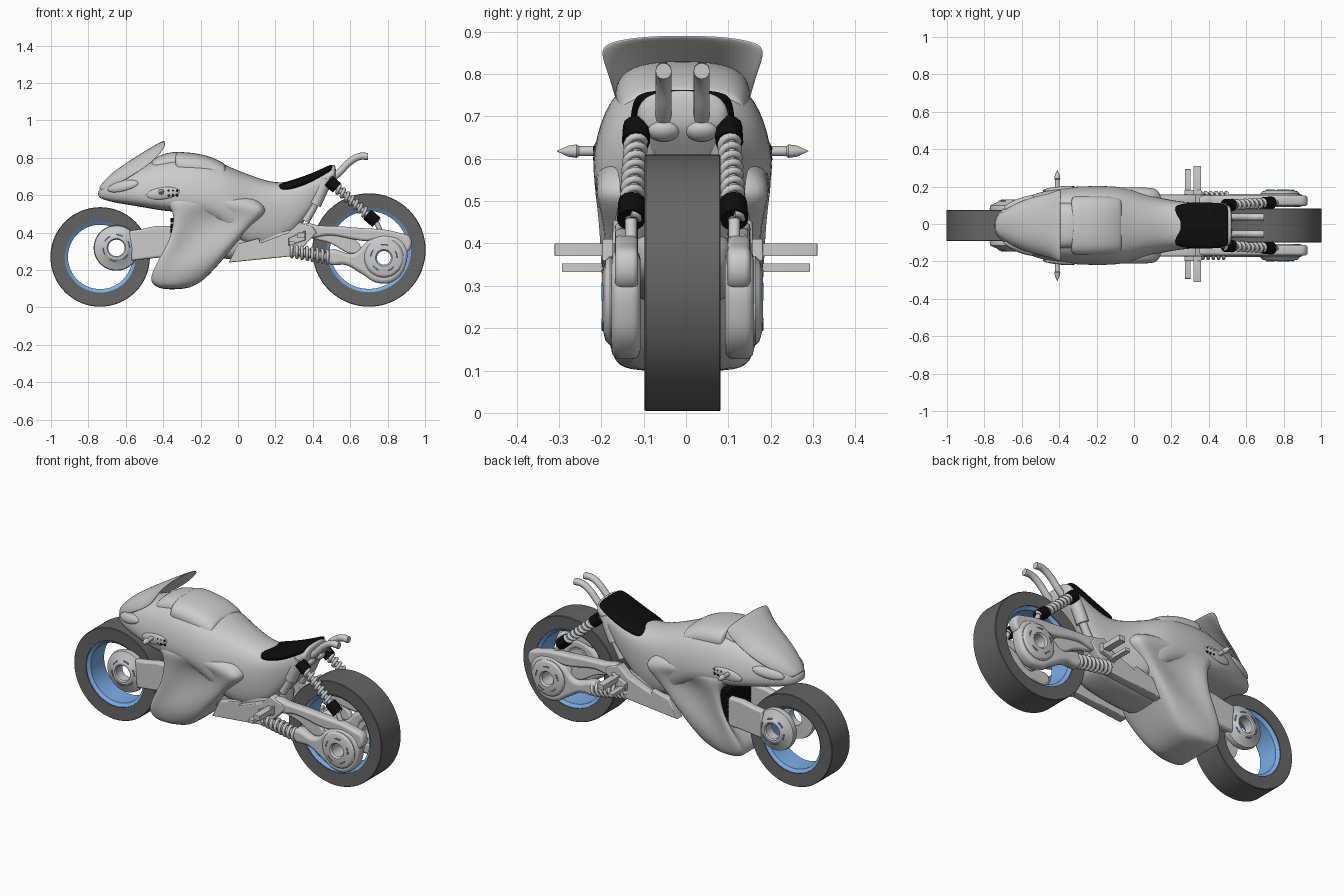
import bpy, bmesh
from math import pi, sin, cos
from mathutils import Vector

if "Cube" in bpy.data.objects:
    bpy.data.objects.remove(bpy.data.objects["Cube"])

YC = -0.008  # centre plane of the bike


def mat(name, r, g, b):
    m = bpy.data.materials.new(name)
    m.diffuse_color = (r, g, b, 1)
    m.use_nodes = True
    m.node_tree.nodes["Principled BSDF"].inputs["Base Color"].default_value = m.diffuse_color
    return m


RUBBER, BLACK, BLUE = mat("rubber", .13, .13, .13), mat("black", .004, .004, .004), mat("blue", .2, .42, .8)


def finish(ob, m=None, angle=35, sub=0):
    if m:
        ob.data.materials.append(m)
    bpy.ops.object.select_all(action='DESELECT')
    bpy.context.view_layer.objects.active = ob
    ob.select_set(True)
    if ob.type == 'CURVE':
        bpy.ops.object.convert(target='MESH')
        ob = bpy.context.object
    bpy.ops.object.shade_smooth_by_angle(angle=angle * pi / 180)
    if sub:
        s = ob.modifiers.new("smooth", 'SUBSURF')
        s.levels = s.render_levels = sub
    return ob


def rings_mesh(name, rings, close=False, caps=True, wrap=True):
    bm = bmesh.new()
    vs = [[bm.verts.new(p) for p in r] for r in rings]
    n = len(vs[0])
    for i in range(len(vs) if close else len(vs) - 1):
        a, b = vs[i], vs[(i + 1) % len(vs)]
        for j in range(n if wrap else n - 1):
            k = (j + 1) % n
            bm.faces.new((a[j], a[k], b[k], b[j]))
    if caps and not close:
        bm.faces.new(vs[0])
        bm.faces.new(vs[-1])
    bmesh.ops.recalc_face_normals(bm, faces=bm.faces)
    me = bpy.data.meshes.new(name)
    bm.to_mesh(me)
    bm.free()
    ob = bpy.data.objects.new(name, me)
    bpy.context.collection.objects.link(ob)
    return ob


def mirror_ring(half):
    # half ring of points from the centre plane back to the centre plane
    pts = half + [(x, -y, z) for x, y, z in half[-2:0:-1]]
    return [(x, y + YC, z) for x, y, z in pts]


def loft_x(name, stations, m=None, angle=180):
    rings = []
    for x, zt, zm, zb, w in stations:
        h, d = zt - zm, zm - zb
        rings.append(mirror_ring([(x, 0, zt), (x, .6 * w, zt - .1 * h), (x, .9 * w, zt - .42 * h),
                                  (x, 1.04 * w, zm), (x, .98 * w, zm - .65 * d), (x, .75 * w, zb), (x, 0, zb)]))
    return finish(rings_mesh(name, rings), m, angle, 2)


def lathe(name, profile, c, m=None, n=64, side=1):
    rings = [[(c[0] + r * cos(2 * pi * i / n), c[1] + side * y, c[2] + r * sin(2 * pi * i / n))
              for r, y in profile] for i in range(n)]
    return finish(rings_mesh(name, rings, close=True), m, 30)


def curve(name, loops, cyclic, smooth, dim):
    cu = bpy.data.curves.new(name, 'CURVE')
    cu.dimensions = dim
    for pts in loops:
        sp = cu.splines.new('BEZIER' if smooth else 'POLY')
        tgt = sp.bezier_points if smooth else sp.points
        tgt.add(len(pts) - 1)
        for bp, p in zip(tgt, pts):
            if smooth:
                bp.co = p
                bp.handle_left_type = bp.handle_right_type = 'AUTO'
            else:
                bp.co = (*p, 1)
        sp.use_cyclic_u = cyclic
    cu.resolution_u = 8
    ob = bpy.data.objects.new(name, cu)
    bpy.context.collection.objects.link(ob)
    return ob


def plate(name, pts, y0, y1, bevel=.012, smooth=True, holes=(), m=None):
    # side-view outline, extruded across y and bevelled
    ob = curve(name, [[(x, z, 0) for x, z in l] for l in (pts, *holes)], True, smooth, '2D')
    cu = ob.data
    cu.fill_mode = 'BOTH'
    cu.bevel_depth, cu.offset, cu.bevel_resolution = bevel, -bevel, 2
    cu.extrude = abs(y1 - y0) / 2 - bevel
    ob.rotation_euler = (pi / 2, 0, 0)
    ob.location.y = (y0 + y1) / 2
    return finish(ob, m)


def tube(name, pts, r, m=None, smooth=False, res=4):
    ob = curve(name, [pts], False, smooth, '3D')
    ob.data.bevel_depth, ob.data.bevel_resolution, ob.data.use_fill_caps = r, res, True
    return finish(ob, m, 50)


def spring(name, a, b, r, turns, wire):
    a, b = Vector(a), Vector(b)
    d = (b - a).normalized()
    u = d.cross(Vector((0, 1, 0))).normalized()
    v = d.cross(u)
    n = turns * 14
    pts = [a.lerp(b, i / n) + r * (u * cos(2 * pi * i / 14) + v * sin(2 * pi * i / 14)) for i in range(n + 1)]
    tube(name, pts, wire, res=2)
    tube(name + "_core", [a, b], r * .7)


def blob(name, c, scale, rot, m=None):
    bpy.ops.mesh.primitive_uv_sphere_add(segments=24, ring_count=12, location=c, rotation=rot)
    ob = bpy.context.object
    ob.name, ob.scale = name, scale
    return finish(ob, m, 180)


def circle(x, z, r):
    return [(x + r * cos(i * pi / 4), z + r * sin(i * pi / 4)) for i in range(8)]


# wheels: hubless tyre rings with blue inner rims
for tag, x, z, R, ri, w in (("front", -.737, .27, .266, .190, .084), ("rear", .70, .307, .303, .226, .09)):
    lathe(tag + "_tyre", [(R, -w + .003), (R, w - .003), (R - .003, w), (ri, w - .004), (ri, -w + .004),
                          (R - .003, -w)], (x, YC, z), RUBBER)
    lathe(tag + "_rim", [(ri + .002, -w + .008), (ri + .002, w - .008), (ri - .018, w - .022),
                         (ri - .018, -w + .022)], (x, YC, z), BLUE)

# main body from nose to tail
loft_x("upper_body", [(-.75, .625, .61, .59, .03), (-.71, .66, .61, .572, .085), (-.63, .72, .62, .555, .132),
                      (-.50, .775, .61, .535, .178), (-.40, .805, .60, .515, .198), (-.28, .82, .60, .51, .208),
                      (-.12, .795, .59, .47, .21), (-.02, .745, .56, .37, .195), (.06, .715, .54, .31, .165),
                      (.20, .662, .54, .31, .132), (.32, .682, .60, .41, .12), (.42, .722, .66, .55, .115),
                      (.50, .762, .71, .645, .108), (.525, .768, .73, .68, .10)])

# lower fairing: level, front x, back x, front/mid/back half widths, front recess
rows = []
for z, xf, xb, wf, wm, wb, rec in ((.095, -.41, -.28, .13, .14, .11, 0), (.13, -.475, -.20, .155, .165, .14, 0),
                                   (.20, -.465, -.13, .178, .182, .165, .02), (.28, -.43, -.06, .19, .178, .18, .09),
                                   (.36, -.385, .01, .196, .17, .19, .10), (.45, -.365, .09, .202, .168, .195, .08),
                                   (.51, -.36, .165, .208, .185, .214, .03), (.55, -.38, .14, .208, .212, .205, 0),
                                   (.61, -.43, .08, .19, .20, .16, 0)):
    L = xb - xf
    rows.append(mirror_ring([(xf + rec, 0, z), (xf + rec, wf * .7, z), (xf, wf * .9, z), (xf + .1 * L, wf * 1.03, z),
                             (xf + .3 * L, wm, z), (xf + .6 * L, wm, z), (xf + .9 * L, wb, z),
                             (xb, wb * .85, z), (xb, 0, z)]))
finish(rings_mesh("lower_fairing", rows), None, 180, 2)

# radiator and its slats
for i in range(7):
    z = .285 + i * .028
    plate("radiator_slat", [(-.36, z), (-.27, z), (-.27, z + .024), (-.36, z + .024)],
          YC - .13, YC + .13, .003, False, m=BLACK)

# fuel tank cover and instrument hump
loft_x("tank_cover", [(-.34, .832, .77, .70, .15), (-.32, .834, .77, .70, .156), (-.22, .828, .76, .68, .158),
                      (-.13, .803, .74, .66, .153), (-.075, .772, .72, .65, .145), (-.062, .76, .71, .65, .14)])
loft_x("instrument_hump", [(-.48, .77, .73, .68, .11), (-.42, .82, .77, .7, .12), (-.33, .836, .78, .7, .12),
                           (-.31, .83, .78, .7, .115)])

# windshield shell
rows = []
for xc, zc, xs, w, zs in ((-.745, .635, -.72, .06, .62), (-.68, .71, -.63, .12, .665), (-.59, .772, -.52, .16, .73),
                          (-.49, .835, -.44, .172, .79), (-.39, .893, -.385, .205, .866)):
    rows.append([(xc + (xs - xc) * t * t, YC + w * s * u, zc + (zs - zc) * t * t)
                 for s, u, t in ((-1, 1, 1), (-1, .75, .6), (-1, .4, .2), (1, 0, 0), (1, .4, .2), (1, .75, .6), (1, 1, 1))])
ws = rings_mesh("windshield", rows, caps=False, wrap=False)
so = ws.modifiers.new("thickness", 'SOLIDIFY')
so.thickness, so.offset = .012, 0
finish(ws, None, 180, 2)

# seat pad set into the tail
loft_x("seat", [(.21, .66, .645, .62, .09), (.235, .666, .64, .61, .115), (.35, .70, .675, .64, .124),
                (.44, .738, .72, .69, .120), (.49, .762, .745, .72, .112), (.505, .766, .75, .73, .10)], BLACK)

# engine underside
loft_x("engine_block", [(-.12, .45, .36, .27, .12), (-.05, .48, .36, .25, .13), (.2, .46, .38, .28, .125),
                        (.34, .46, .4, .32, .11)])

for s, side in ((1, "left"), (-1, "right")):
    Y = lambda o: YC + s * o
    # front hub, fork arm and blue dashes
    lathe(side + "_front_hub", [(.118, .075), (.122, .09), (.118, .108), (.085, .122), (.06, .138), (.05, .138),
                                (.044, .13), (.044, .075)], (-.65, YC, .318), n=40, side=s)
    plate(side + "_fork_arm", [(-.58, .41), (-.52, .418), (-.44, .435), (-.34, .435), (-.34, .27), (-.44, .265),
                               (-.57, .25)], Y(.08), Y(.125), .012, False)
    # swingarm upper and lower blades, rear hub
    plate(side + "_swingarm_top", [(.33, .435), (.45, .437), (.65, .425), (.85, .402), (.925, .365), (.89, .29),
                                   (.80, .36), (.68, .355), (.50, .385), (.33, .39)], Y(.105), Y(.16), .014)
    plate(side + "_swingarm_pod", [(.48, .30), (.62, .29), (.70, .36), (.80, .385), (.89, .34), (.90, .24),
                                   (.84, .145), (.75, .13), (.66, .18), (.58, .225), (.48, .24)],
          Y(.10), Y(.168), .02, holes=[circle(.78, .265, .06)])
    plate(side + "_swingarm_brace", [(.36, .42), (.42, .42), (.66, .32), (.64, .29), (.50, .34)], Y(.11), Y(.14), .01)
    lathe(side + "_rear_hub", [(.10, .15), (.105, .172), (.095, .182), (.064, .19), (.045, .19),
                               (.037, .18), (.037, .10), (.065, .10)], (.78, YC, .265), n=40, side=s)
    for cx, cz, r, o, n in ((-.65, .318, .072, .131, 6), (.78, .265, .072, .188, 5)):
        for k in range(n):
            a0 = 2 * pi * k / n
            tube(side + "_hub_dash", [(cx + r * cos(a0 + t * .13), Y(o), cz + r * sin(a0 + t * .13))
                                      for t in range(5)], .0035, BLUE, res=1)
    # lower spring strut
    spring(side + "_lower_spring", (.28, Y(.145), .305), (.50, Y(.145), .265), .032, 8, .009)
    # rear shock with black end caps
    a, b = Vector((.485, Y(.108), .677)), Vector((.74, Y(.122), .455))
    spring(side + "_shock", a, b, .021, 11, .009)
    tube(side + "_shock_cap", [a, a.lerp(b, .17)], .033, BLACK)
    tube(side + "_shock_cap", [a.lerp(b, .81), b], .033, BLACK)
    tube(side + "_shock_foot", [b, (.765, Y(.122), .40)], .014)
    # silencer under the seat and rising tail pipe
    tube(side + "_silencer", [(.47, Y(.085), .69), (.46, Y(.085), .66), (.41, Y(.085), .55)], .035)
    tube(side + "_silencer_tip", [(.41, Y(.085), .55), (.36, Y(.085), .46)], .022)
    tube(side + "_tail_pipe", [(.48, Y(.045), .67), (.54, Y(.045), .72), (.60, Y(.045), .78), (.65, Y(.045), .807),
                               (.695, Y(.045), .807)], .019, smooth=True)
    blob(side + "_pipe_collar", (.505, Y(.045), .665), (.03, .038, .022), (0, -.6, 0))
    # lower side panel
    plate(side + "_side_panel", [(-.05, .24), (.30, .275), (.36, .335), (.42, .40), (.40, .43), (.33, .455), (.27, .40),
                                 (.12, .345), (.11, .37), (.0, .34)], Y(.11), Y(.165), .006, False)
    # foot pegs
    plate(side + "_peg", [(.318, .37), (.358, .37), (.358, .40), (.318, .40)], s * .13, s * .31, .002, False)
    plate(side + "_small_peg", [(.272, .333), (.302, .333), (.302, .353), (.272, .353)], s * .13, s * .293, .002, False)
    plate(side + "_peg_bracket", [(.27, .33), (.36, .36), (.36, .41), (.27, .37)], Y(.16), Y(.19), .004, False)
    # indicator stalk with pointed tip
    lathe(side + "_indicator", [(.0005, .16), (.012, .16), (.012, .245), (.016, .25), (.013, .27), (.0005, .297)],
          (-.41, YC, .618), n=16, side=s)
    # headlight, side vent and its studs
    blob(side + "_headlight", (-.615, Y(.122), .648), (.09, .020, .03), (s * .35, -.2, s * .38))
    blob(side + "_vent", (-.40, Y(.195), .61), (.09, .014, .032), (0, -.12, s * .1))
    for i in range(3):
        for j in range(2):
            blob(side + "_vent_stud", (-.37 + i * .022, Y(.207), .60 + j * .024), (.007, .005, .007), (0, 0, 0), BLACK)
